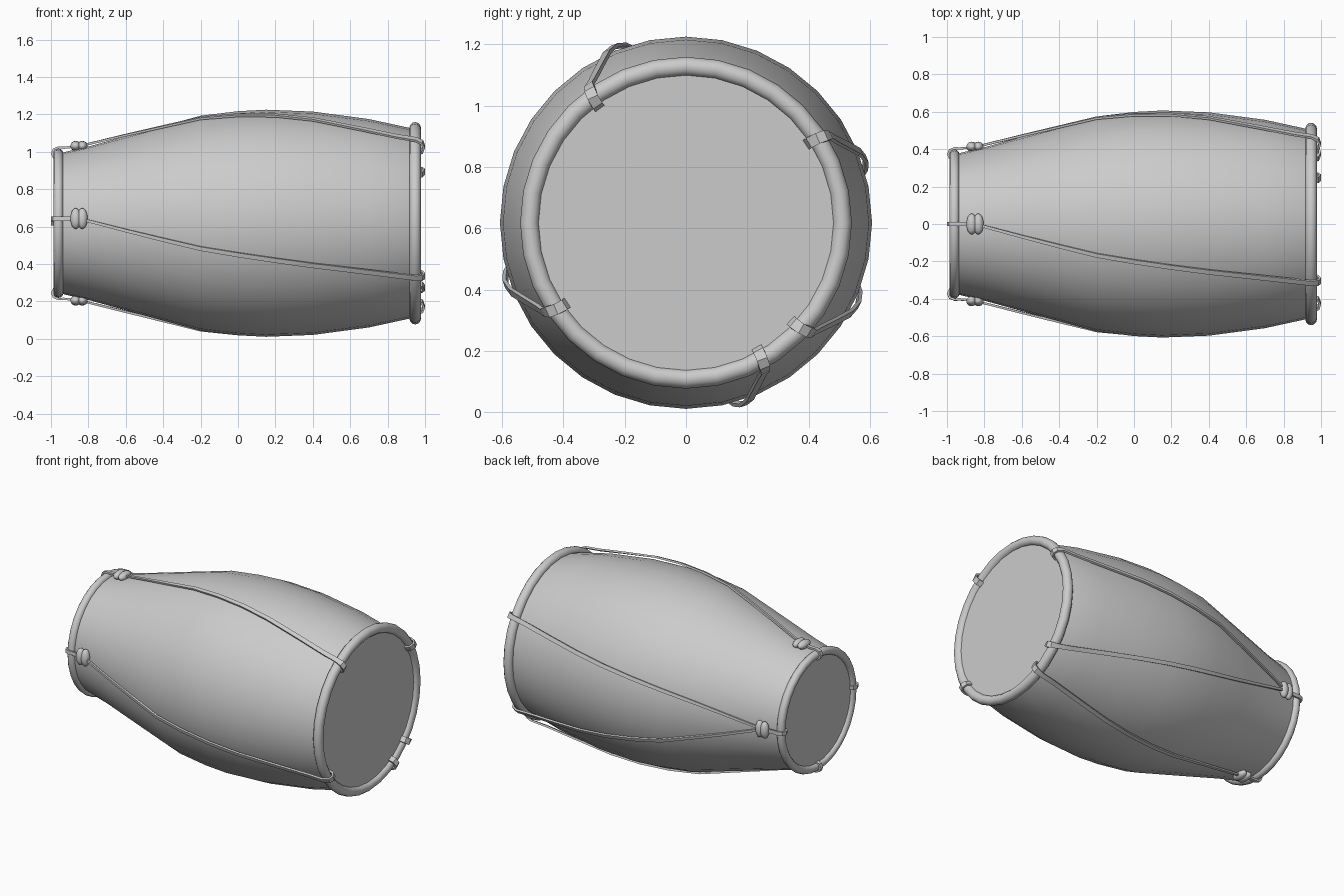
import bpy, bmesh
from math import radians, cos, sin, pi
from mathutils import Vector

if "Cube" in bpy.data.objects:
    bpy.data.objects.remove(bpy.data.objects["Cube"])

ZC = 0.618   # height of the drum axis
N = 32       # sides around the drum


def polar(x, r, deg):
    a = radians(deg)
    return Vector((x, r * cos(a), ZC + r * sin(a)))


def finish(name, bm, angle=40):
    bmesh.ops.recalc_face_normals(bm, faces=bm.faces)
    me = bpy.data.meshes.new(name)
    bm.to_mesh(me)
    bm.free()
    ob = bpy.data.objects.new(name, me)
    bpy.context.collection.objects.link(ob)
    bpy.ops.object.select_all(action='DESELECT')
    ob.select_set(True)
    bpy.context.view_layer.objects.active = ob
    bpy.ops.object.shade_smooth_by_angle(angle=radians(angle))
    return ob


def lathe(name, profile, closed=False, caps=False):
    """Revolve (x, r) points around the drum axis."""
    bm = bmesh.new()
    rings = [[bm.verts.new(polar(x, r, 360 * i / N)) for i in range(N)] for x, r in profile]
    pairs = list(zip(rings, rings[1:]))
    if closed:
        pairs.append((rings[-1], rings[0]))
    for a, b in pairs:
        for i in range(N):
            j = (i + 1) % N
            bm.faces.new((a[i], a[j], b[j], b[i]))
    if caps:
        bm.faces.new(rings[0])
        bm.faces.new(rings[-1])
    return finish(name, bm)


def strap(name, path, thick=0.012):
    """Flat band along (x, r, angle, width) points."""
    pts = [polar(x, r, d) for x, r, d, w in path]
    bm = bmesh.new()
    rings = []
    for i, (x, r, d, w) in enumerate(path):
        t = (pts[min(i + 1, len(pts) - 1)] - pts[max(i - 1, 0)]).normalized()
        side = Vector((0, -sin(radians(d)), cos(radians(d))))
        side = (side - t * side.dot(t)).normalized()
        up = t.cross(side)
        rings.append([bm.verts.new(pts[i] + side * (w / 2 * a) + up * (thick / 2 * b))
                      for a, b in ((-1, -1), (1, -1), (1, 1), (-1, 1))])
    for a, b in zip(rings, rings[1:]):
        for i in range(4):
            j = (i + 1) % 4
            bm.faces.new((a[i], a[j], b[j], b[i]))
    bm.faces.new(rings[0])
    bm.faces.new(rings[-1])
    return finish(name, bm)


# barrel body with both drum heads
lathe("drum_body", [(-0.965, 0.37), (-0.93, 0.38), (-0.8, 0.41), (-0.5, 0.493), (-0.2, 0.575),
                    (0.0, 0.599), (0.15, 0.607), (0.4, 0.597), (0.7, 0.557), (0.93, 0.507),
                    (0.955, 0.495)], caps=True)

# rims around both heads
for name, x, major, minor in (("large_rim", 0.947, 0.51, 0.031), ("small_rim", -0.96, 0.373, 0.026)):
    lathe(name, [(x + minor * cos(k * pi / 6), major + minor * sin(k * pi / 6)) for k in range(12)],
          closed=True)

# bead angles and the angles where their straps reach the large rim
beads = {"front": (176.5, [214]), "top": (90, [127]), "back": (0, [33, -43]), "bottom": (270, [299.5])}

# (x, radius, share of the twist, width)
long_path = [(-0.86, 0.41, 0, .014), (-0.8, 0.424, .05, .015), (-0.6, 0.476, .22, .017),
             (-0.4, 0.53, .35, .02), (-0.2, 0.586, .45, .022), (0, 0.612, .52, .024),
             (0.2, 0.621, .59, .025), (0.4, 0.612, .67, .026), (0.65, 0.58, .79, .027),
             (0.85, 0.555, .9, .028), (0.95, 0.548, .95, .03), (0.983, 0.534, .97, .036),
             (0.994, 0.51, .99, .036), (0.983, 0.482, 1, .036), (0.955, 0.472, 1, .036)]
tail_path = [(-0.84, 0.412), (-0.93, 0.404), (-0.96, 0.405), (-0.985, 0.395), (-0.994, 0.373),
             (-0.985, 0.352), (-0.96, 0.342)]

for place, (start, ends) in beads.items():
    # long straps twisting along the body and hooking over the large rim
    for k, end in enumerate(ends):
        strap(f"{place}_strap_{k + 1}",
              [(x, r, start + (end - start) * f, w) for x, r, f, w in long_path])
    # short tail hooking over the small rim
    strap(f"{place}_tail", [(x, r, start, .024) for x, r in tail_path])
    # double bead sliding on the strap
    bm = bmesh.new()
    a = radians(start)
    out, side = Vector((0, cos(a), sin(a))), Vector((0, -sin(a), cos(a)))
    for dx in (-0.018, 0.018):
        c = polar(-0.85 + dx, 0.413, start)
        made = bmesh.ops.create_uvsphere(bm, u_segments=16, v_segments=10, radius=1)
        for v in made["verts"]:
            p = v.co.copy()
            v.co = c + Vector((p.z * 0.028, 0, 0)) + out * (p.x * 0.027) + side * (p.y * 0.056)
    finish(f"{place}_bead", bm, 60)
